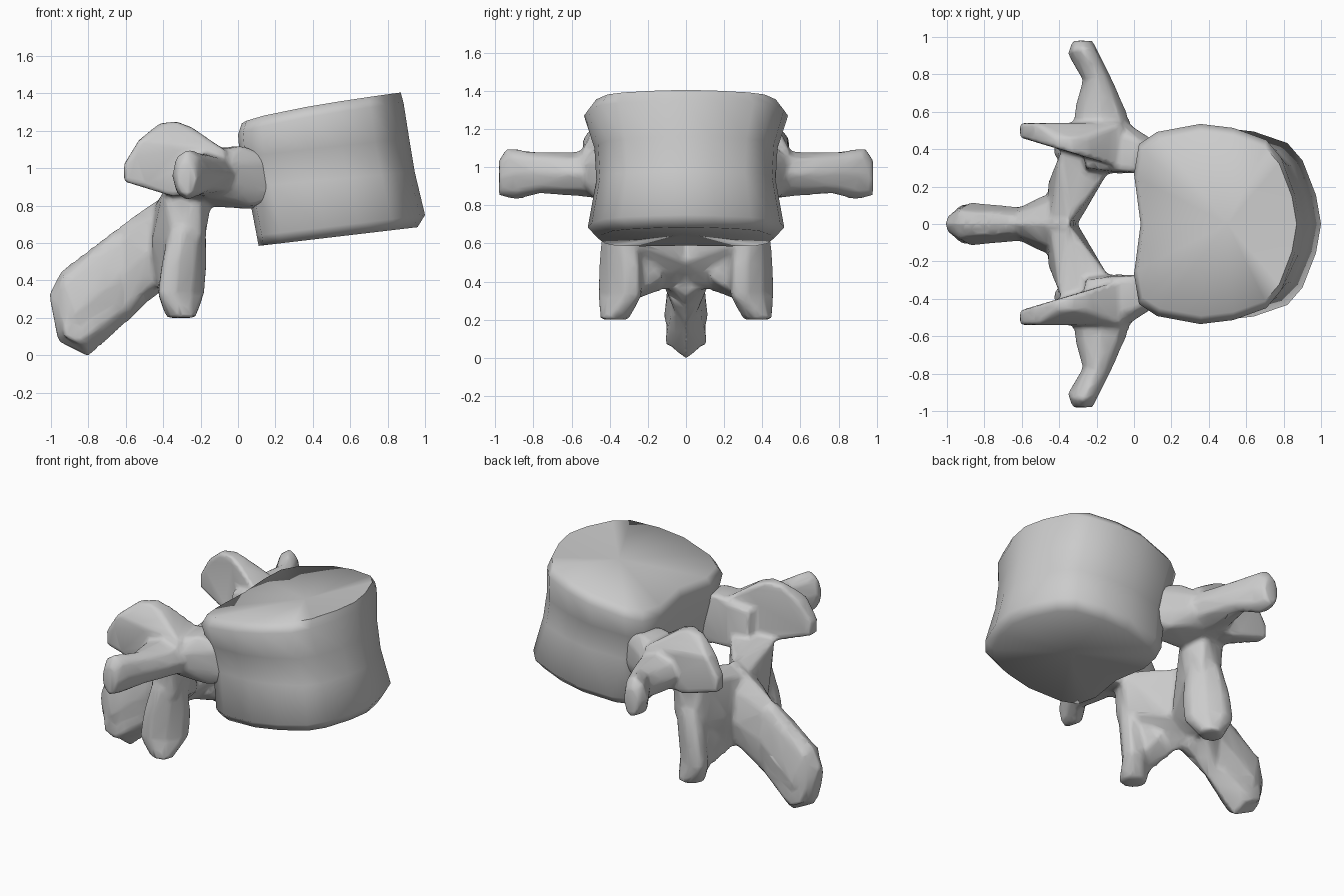
import bpy, bmesh, math
from mathutils import Vector

if "Cube" in bpy.data.objects:
    bpy.data.objects.remove(bpy.data.objects["Cube"])


def add_object(name, bm):
    bmesh.ops.recalc_face_normals(bm, faces=bm.faces)
    mesh = bpy.data.meshes.new(name)
    bm.to_mesh(mesh)
    bm.free()
    ob = bpy.data.objects.new(name, mesh)
    bpy.context.collection.objects.link(ob)
    return ob


def hull(target, pts):
    """Append the convex hull of pts to the target bmesh."""
    bm = bmesh.new()
    for p in pts:
        bm.verts.new(p)
    bmesh.ops.convex_hull(bm, input=bm.verts)
    bmesh.ops.delete(bm, geom=[v for v in bm.verts if not v.link_faces], context='VERTS')
    bmesh.ops.recalc_face_normals(bm, faces=bm.faces)
    tmp = bpy.data.meshes.new("tmp")
    bm.to_mesh(tmp)
    bm.free()
    target.from_mesh(tmp)
    bpy.data.meshes.remove(tmp)


def both_sides(target, pts):
    for s in (1, -1):
        hull(target, [(x, s * y, z) for x, y, z in pts])


def section(center, a, b):
    """Eight-sided cross-section with half axes a and b."""
    c, a, b = Vector(center), Vector(a), Vector(b)
    return [c + a * math.cos(k * math.pi / 4) + b * math.sin(k * math.pi / 4) for k in range(8)]


def chain(target, sections, add):
    for s, t in zip(sections, sections[1:]):
        add(target, s + t)


# Vertebral body: stacked rings with one outline, waisted and tilted
outline = [(0.04, 0), (0, .5), (.03, .80), (.14, .92), (.40, 1), (.60, .96),
           (.80, .84), (.89, .66), (.97, .3), (1, 0)]
loop = outline + [(u, -v) for u, v in outline[-2:0:-1]]
rings = [  # back x, front x, half width, back z, front z
    (.11, .96, .46, .585, .685),
    (.10, 1.0, .515, .64, .75),
    (.05, .945, .47, .90, .98),
    (.01, .915, .48, 1.06, 1.16),
    (.0, .885, .535, 1.18, 1.35),
    (.02, .87, .49, 1.24, 1.405)]
bm = bmesh.new()
layers = []
for i, (xb, xf, w, zb, zf) in enumerate(rings):
    p = .7 if i > 3 else 1
    layers.append([bm.verts.new((xb + (xf - xb) * u, w * v, zb + (zf - zb) * u ** p))
                   for u, v in loop])
n = len(loop)
for lo, hi in zip(layers, layers[1:]):
    for k in range(n):
        bm.faces.new((lo[k], lo[(k + 1) % n], hi[(k + 1) % n], hi[k]))
for ring, z in ((layers[0], .65), (layers[-1], 1.33)):
    mid = bm.verts.new((.5, 0, z))
    for k in range(n):
        bm.faces.new((ring[k], ring[(k + 1) % n], mid))
body = add_object("vertebral_body", bm)
bpy.context.view_layer.objects.active = body
body.select_set(True)
bpy.ops.object.shade_smooth_by_angle(angle=math.radians(65))

# Rear arch: overlapping hulls fused by a remesh
arch = bmesh.new()

# Pedicles, tapering into the body
both_sides(arch, [
    (.24, .28, .84), (.24, .36, .86), (.24, .28, 1.04), (.24, .36, 1.04),
    (.07, .28, .78), (.08, .43, .80), (-.02, .28, 1.12), (.02, .45, 1.12),
    (-.10, .27, .80), (-.05, .49, .84), (-.10, .28, 1.07), (-.05, .51, 1.07),
    (-.04, .54, .92), (-.04, .54, 1.02),
    (-.26, .28, .80), (-.28, .50, .86), (-.26, .30, 1.06), (-.28, .52, 1.06)])

# Transverse processes
chain(arch, [section(c, (dx, 0, 0), (0, dy, dz)) for c, dx, dy, dz in (
    ((-.16, .46, .965), .17, 0, .13),
    ((-.18, .60, .965), .14, 0, .115),
    ((-.195, .77, .97), .08, 0, .11),
    ((-.27, .91, .965), .085, .03, .14),
    ((-.275, .98, .945), .055, 0, .10))], both_sides)

# Upper joint plates
plate = [(-.61, .93), (-.61, 1.02), (-.53, 1.15), (-.42, 1.24), (-.33, 1.25),
         (-.25, 1.22), (-.06, 1.09), (-.13, .88), (-.35, .85)]
both_sides(arch, [(x, y, z) for x, z in plate
                  for y in (.31 - .3 * (x + .1), .46 if z > 1.16 else .54)])

# Laminae
both_sides(arch, [
    (-.30, 0, .50), (-.35, 0, .86), (-.45, 0, .80), (-.45, 0, .36),
    (-.13, .29, .88), (-.18, .28, .60), (-.20, .41, .62), (-.34, .42, .60),
    (-.40, .37, .88), (-.20, .43, .90), (-.42, .17, .34), (-.46, .22, .60)])

# Lower joint plates, set diagonally
chain(arch, [section((x, y, z), (-.75 * a, .66 * a, 0), (.06, .06, 0)) for x, y, z, a in (
    (-.27, .345, .68, .11),
    (-.29, .345, .47, .15),
    (-.305, .345, .33, .155),
    (-.305, .375, .20, .07))], both_sides)

# Webs joining the lower plates to the laminae
both_sides(arch, [
    (-.30, .12, .42), (-.43, .14, .35), (-.28, .30, .32), (-.38, .38, .26),
    (-.41, .26, .31), (-.22, .28, .60), (-.36, .42, .60), (-.43, .18, .60)])

# Spinous process
spine = [(-.35, .88, -.42, .33, .18), (-.48, .80, -.50, .27, .15),
         (-.62, .70, -.60, .17, .09),
         (-.95, .45, -.80, -.01, .115), (-1.01, .33, -.96, .07, .05)]
chain(arch, [section(((x1 + x2) / 2, 0, (z1 + z2) / 2),
                     ((x1 - x2) / 2, 0, (z1 - z2) / 2), (0, t, 0))
             for x1, z1, x2, z2, t in spine], hull)
hull(arch, [(x, s * y, z) for s in (1, -1) for x, y, z in (
    (-.93, .105, .10), (-.85, .11, .06), (-.94, .07, .42), (-.65, .08, .22),
    (-.65, .05, .66), (-.97, .06, .30))])

arch_ob = add_object("rear_arch", arch)
remesh = arch_ob.modifiers.new("fuse", 'REMESH')
remesh.mode = 'VOXEL'
remesh.voxel_size = .014
remesh.use_smooth_shade = True
soften = arch_ob.modifiers.new("soften", 'SMOOTH')
soften.factor = .5
soften.iterations = 8
arch_ob.modifiers.new("reduce", 'DECIMATE').ratio = .1
